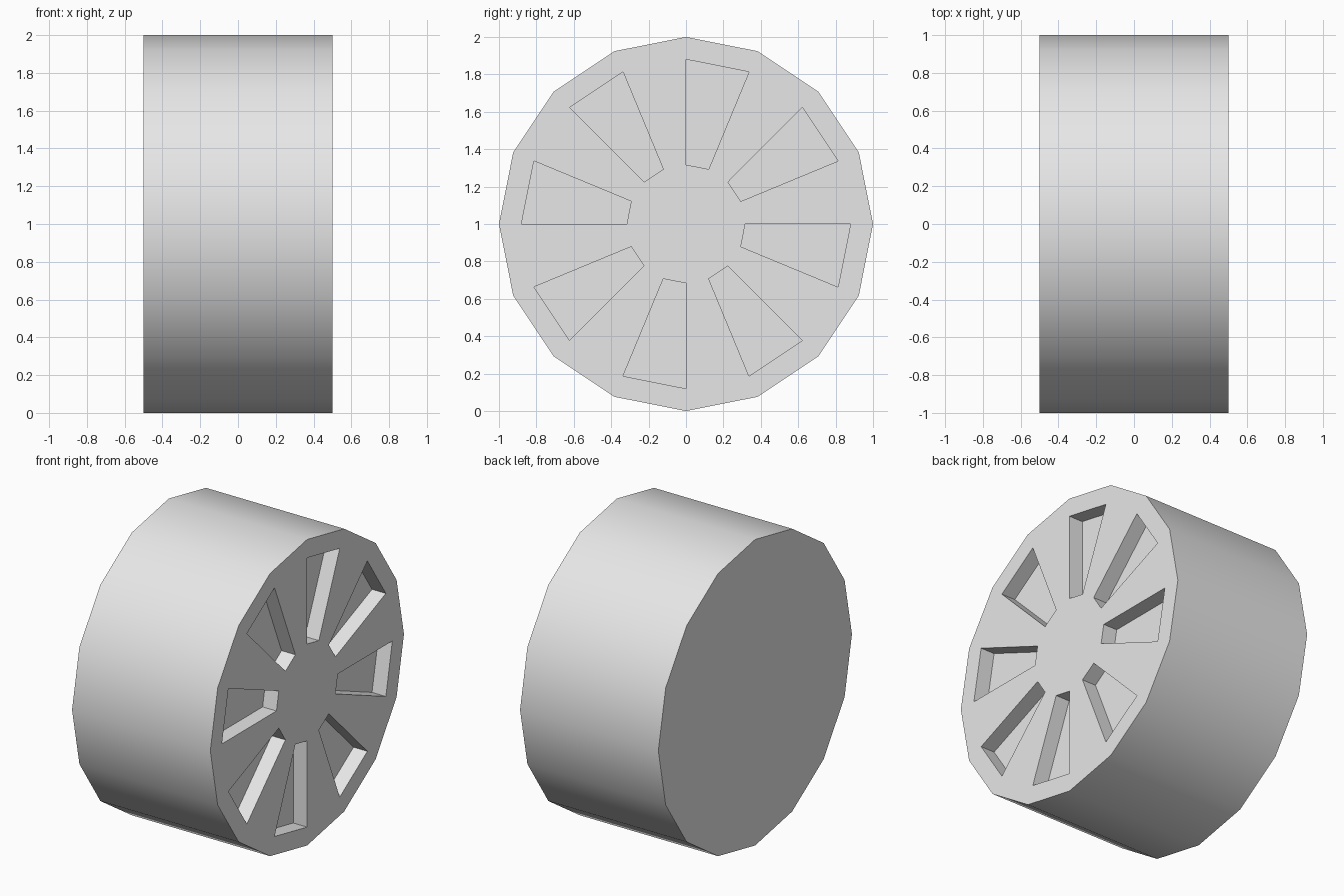
import bpy
import bmesh
from math import sin, cos, pi, radians

SIDES = 16
HALF_WIDTH = 0.5
POCKET_DEPTH = 0.1

default = bpy.data.objects.get("Cube")
if default:
    bpy.data.objects.remove(default, do_unlink=True)

# Single grey material
grey = bpy.data.materials.new("light_grey")
grey.use_nodes = True
colour = (0.8, 0.8, 0.8, 1)
grey.diffuse_color = colour
grey.node_tree.nodes["Principled BSDF"].inputs["Base Color"].default_value = colour

bm = bmesh.new()


def ring(radius, x):
    """Ring of vertices around the x axis, starting at the top."""
    angles = [2 * pi * i / SIDES for i in range(SIDES)]
    return [bm.verts.new((x, radius * sin(a), 1 + radius * cos(a))) for a in angles]


def bridge(a, b):
    """Quads joining two rings."""
    return [bm.faces.new((a[i], a[(i + 1) % SIDES], b[(i + 1) % SIDES], b[i]))
            for i in range(SIDES)]


# Plain cap, tread and spoked face
back = ring(1, -HALF_WIDTH)
rim = ring(1, HALF_WIDTH)
pocket_outer = ring(0.88, HALF_WIDTH)
hub = ring(0.317, HALF_WIDTH)
bm.faces.new(back)
bridge(back, rim)
bridge(rim, pocket_outer)
sectors = bridge(pocket_outer, hub)
bm.faces.new(hub)
bmesh.ops.recalc_face_normals(bm, faces=bm.faces[:])

# Sink every other sector to form the pockets
result = bmesh.ops.extrude_face_region(bm, geom=sectors[::2])
moved = [v for v in result["geom"] if isinstance(v, bmesh.types.BMVert)]
bmesh.ops.translate(bm, verts=moved, vec=(-POCKET_DEPTH, 0, 0))
leftovers = [f for f in sectors[::2] if f.is_valid]
if leftovers:
    bmesh.ops.delete(bm, geom=leftovers, context="FACES_ONLY")
bmesh.ops.recalc_face_normals(bm, faces=bm.faces[:])

mesh = bpy.data.meshes.new("wheel")
bm.to_mesh(mesh)
bm.free()
mesh.materials.append(grey)
wheel = bpy.data.objects.new("wheel", mesh)
bpy.context.collection.objects.link(wheel)

# Smooth tread, crisp caps and pockets
bpy.ops.object.select_all(action="DESELECT")
wheel.select_set(True)
bpy.context.view_layer.objects.active = wheel
bpy.ops.object.shade_smooth_by_angle(angle=radians(30))
